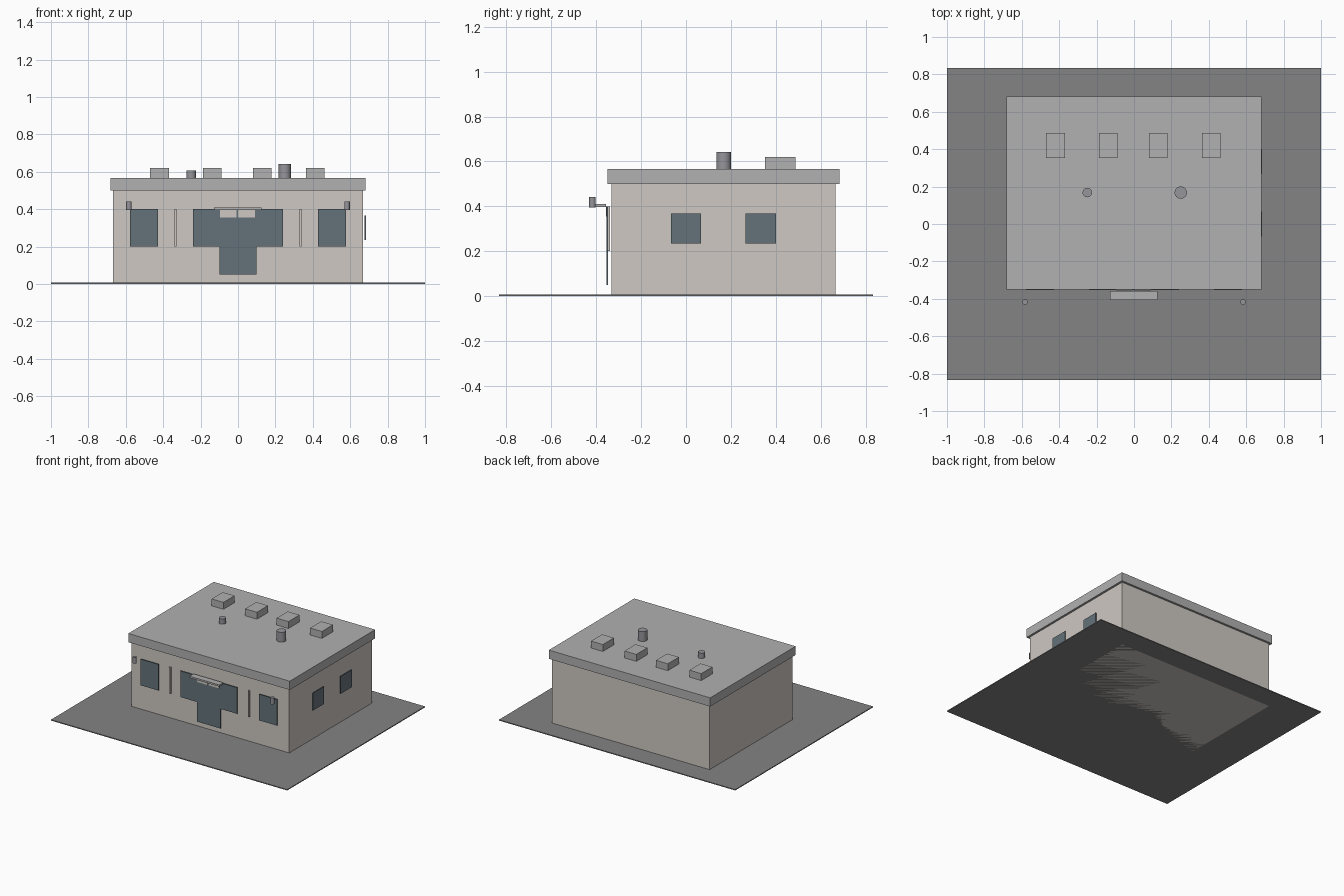
import bpy

if "Cube" in bpy.data.objects:
    bpy.data.objects.remove(bpy.data.objects["Cube"])


def material(name, color):
    m = bpy.data.materials.new(name)
    m.diffuse_color = (*color, 1)
    m.use_nodes = True
    m.node_tree.nodes["Principled BSDF"].inputs["Base Color"].default_value = m.diffuse_color
    return m


WALL = material("wall_beige", (0.62, 0.58, 0.54))
ROOF = material("roof_grey", (0.44, 0.44, 0.44))
PAVING = material("paving_grey", (0.23, 0.23, 0.23))
GLASS = material("glass_blue", (0.13, 0.17, 0.195))
METAL = material("metal_grey", (0.30, 0.30, 0.33))


def box(name, x, y, z, mat):
    """Box spanning the (min, max) pairs x, y, z."""
    bpy.ops.mesh.primitive_cube_add(
        size=1, location=[(a + b) / 2 for a, b in (x, y, z)])
    ob = bpy.context.object
    ob.name = name
    ob.scale = [b - a for a, b in (x, y, z)]
    bpy.ops.object.transform_apply(location=False, rotation=False, scale=True)
    ob.data.materials.append(mat)
    return ob


def cylinder(name, x, y, r, z0, z1, sides, mat):
    bpy.ops.mesh.primitive_cylinder_add(
        vertices=sides, radius=r, depth=z1 - z0, location=(x, y, (z0 + z1) / 2))
    ob = bpy.context.object
    ob.name = name
    ob.data.materials.append(mat)
    bpy.ops.object.shade_smooth_by_angle()
    return ob


# Paved lot, building body and overhanging roof
box("paving", (-1, 1), (-0.833, 0.833), (0, 0.007), PAVING)
box("walls", (-0.667, 0.667), (-0.333, 0.667), (0, 0.5), WALL)
box("roof", (-0.683, 0.683), (-0.35, 0.683), (0.5, 0.567), ROOF)

# Front glazing and door
FRONT = (-0.3533, -0.3467)
box("shop_window", (-0.24, 0.24), FRONT, (0.2, 0.4), GLASS)
box("door", (-0.1, 0.1), FRONT, (0.05, 0.355), GLASS)

# Canopy with two light panels beneath
box("canopy", (-0.127, 0.125), (-0.405, -0.357), (0.397, 0.41), ROOF)
box("left_panel", (-0.097, -0.007), (-0.3567, -0.35), (0.355, 0.4), WALL)
box("right_panel", (0, 0.09), (-0.3567, -0.35), (0.355, 0.4), WALL)

# Mirrored front windows, posts and lamps
for side, s in (("left", -1), ("right", 1)):
    def span(a, b):
        return sorted((s * a, s * b))
    box(side + "_window", span(0.427, 0.577), FRONT, (0.2, 0.4), GLASS)
    box(side + "_post", span(0.328, 0.34), (-0.35, -0.338), (0.2, 0.4), WALL)
    cylinder(side + "_lamp", s * 0.583, -0.417, 0.0145, 0.395, 0.442, 16, METAL)

# Right side windows
for i, y in enumerate((0, 0.333)):
    box(f"side_window_{i + 1}", (0.6767, 0.6833), (y - 0.067, y + 0.067),
        (0.235, 0.367), GLASS)

# Roof units
for i, x in enumerate((-0.42, -0.137, 0.13, 0.413)):
    box(f"roof_unit_{i + 1}", (x - 0.05, x + 0.05), (0.353, 0.487),
        (0.56, 0.62), ROOF)

# Roof vents
cylinder("small_vent", -0.25, 0.168, 0.025, 0.56, 0.607, 24, METAL)
cylinder("large_vent", 0.25, 0.168, 0.033, 0.56, 0.642, 24, METAL)
